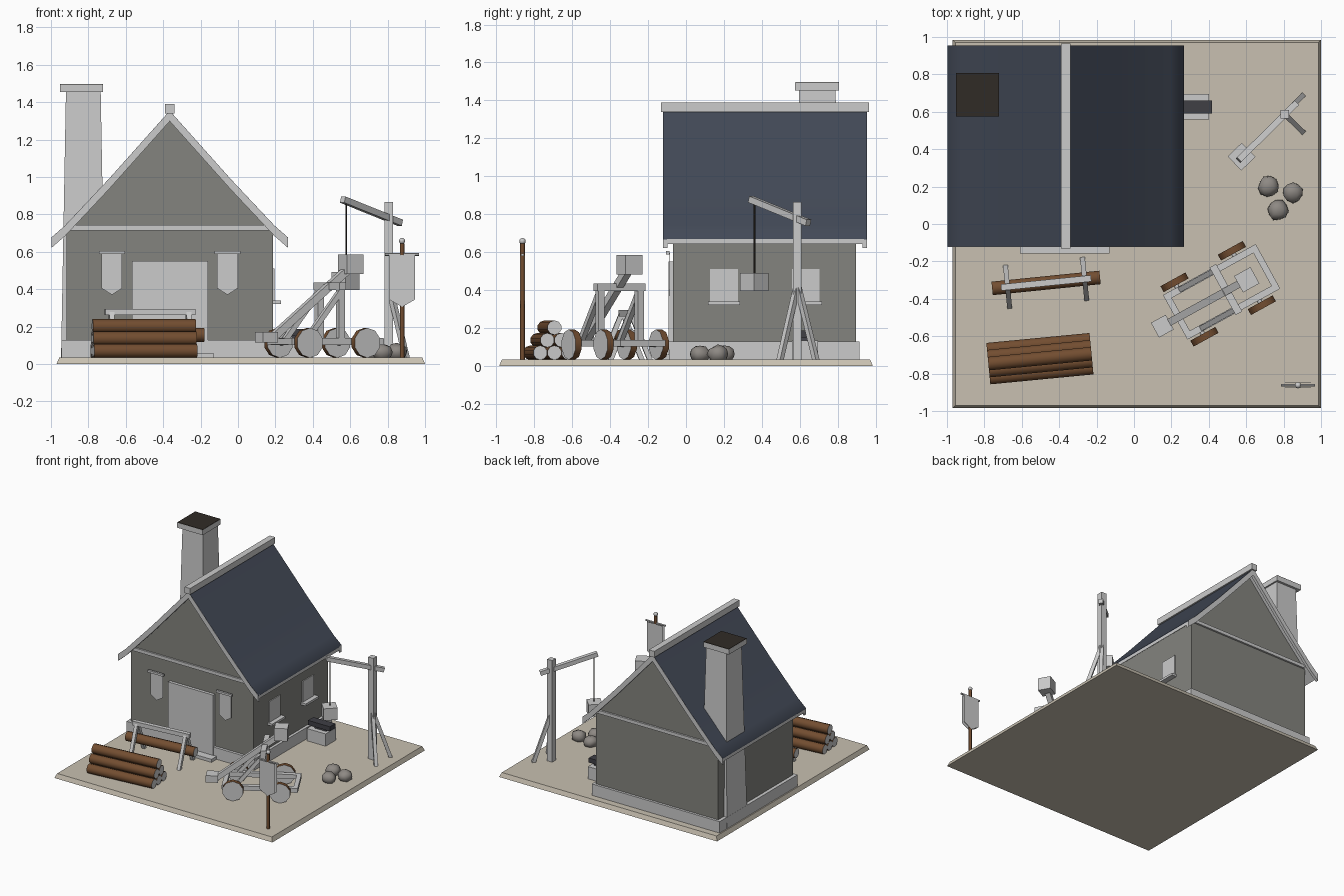
import bpy, bmesh, math, random
from mathutils import Vector, Matrix

if "Cube" in bpy.data.objects:
    bpy.data.objects.remove(bpy.data.objects["Cube"])

random.seed(4)


def mat(name, rgb):
    m = bpy.data.materials.new(name)
    m.diffuse_color = (*rgb, 1)
    m.use_nodes = True
    m.node_tree.nodes["Principled BSDF"].inputs["Base Color"].default_value = m.diffuse_color
    return m


GREY = mat("pale_grey", (0.8, 0.8, 0.8))
WALL = mat("wall_plaster", (0.23, 0.23, 0.21))
SLATE = mat("slate", (0.055, 0.067, 0.095))
BARK = mat("bark", (0.17, 0.075, 0.03))
EARTH = mat("earth", (0.58, 0.53, 0.44))
IRON = mat("iron", (0.05, 0.05, 0.06))
SOOT = mat("soot", (0.03, 0.024, 0.019))
ROCK = mat("rock", (0.27, 0.25, 0.23))


def finish(name, bm, *mats, smooth=False):
    bmesh.ops.recalc_face_normals(bm, faces=bm.faces)
    me = bpy.data.meshes.new(name)
    bm.to_mesh(me)
    bm.free()
    for m in mats:
        me.materials.append(m)
    if smooth:
        me.shade_smooth()
        me.set_sharp_from_angle(angle=math.radians(50))
    ob = bpy.data.objects.new(name, me)
    bpy.context.collection.objects.link(ob)
    return ob


def block(name, c, size, rot=0, m=GREY, top=(1, 1)):
    """Box by centre, size and turn; top scales the upper face."""
    bm = bmesh.new()
    bmesh.ops.create_cube(bm, size=1)
    for v in bm.verts:
        if v.co.z > 0:
            v.co.x *= top[0]
            v.co.y *= top[1]
    bm.transform(Matrix.Translation(c) @ Matrix.Rotation(rot, 4, 'Z') @ Matrix.Diagonal((*size, 1)))
    return finish(name, bm, m)


def span(name, x, y, z, m=GREY, top=(1, 1)):
    """Box from x, y, z ranges."""
    c = Vector((sum(x) / 2, sum(y) / 2, sum(z) / 2))
    return block(name, c, (x[1] - x[0], y[1] - y[0], z[1] - z[0]), 0, m, top)


def frame(p, q):
    """Matrix with its z axis along p-q, plus the length."""
    d = Vector(q) - Vector(p)
    z = d.normalized()
    s = z.cross(Vector((0, 0, 1)))
    s = s.normalized() if s.length > 1e-4 else Vector((1, 0, 0))
    r = Matrix((s, z.cross(s), z)).transposed().to_4x4()
    return Matrix.Translation((Vector(p) + Vector(q)) / 2) @ r, d.length


def beam(name, p, q, w, m=GREY):
    M, L = frame(p, q)
    bm = bmesh.new()
    bmesh.ops.create_cube(bm, size=1)
    bm.transform(M @ Matrix.Diagonal((w, w, L, 1)))
    return finish(name, bm, m)


def rod(name, p, q, r, n=10, side=BARK, cap=GREY):
    M, L = frame(p, q)
    bm = bmesh.new()
    bmesh.ops.create_cone(bm, cap_ends=True, segments=n, radius1=r, radius2=r, depth=L)
    for f in bm.faces:
        f.material_index = int(abs(f.normal.z) > 0.9)
    bm.transform(M)
    return finish(name, bm, side, cap, smooth=True)


def prism(name, prof, y0, y1, m=GREY, smooth=False):
    """Extrude an xz profile along y."""
    bm = bmesh.new()
    f = bm.faces.new([bm.verts.new((x, y0, z)) for x, z in prof])
    g = bmesh.ops.extrude_face_region(bm, geom=[f])
    bmesh.ops.translate(bm, vec=(0, y1 - y0, 0), verts=[v for v in g['geom'] if isinstance(v, bmesh.types.BMVert)])
    return finish(name, bm, m, smooth=smooth)


def pennant(name, cx, y, top, low, tip, w):
    h = w / 2
    prism(name, [(cx - h, top), (cx + h, top), (cx + h, low), (cx, tip), (cx - h, low)], y - 0.001, y + 0.001)


# Ground slab
span("ground_slab", (-0.97, 1.0), (-0.985, 0.985), (0, 0.035), EARTH, (0.985, 0.985))

# House walls and footing
CX = -0.365
span("footing", (-0.945, 0.21), (-0.09, 0.915), (0.03, 0.128))
gable = [(0.325, 0.955), (0.5525, 0.712)]
prism("house_walls", [(-0.9175, 0.03), (0.1875, 0.03)] + [(CX + x, z) for x, z in reversed(gable)]
      + [(CX, 1.32)] + [(CX - x, z) for x, z in gable], -0.068, 0.895, WALL)
for n, y in (("front", (-0.082, -0.06)), ("back", (0.885, 0.91))):
    span(n + "_gable_band", (CX - 0.54, CX + 0.54), y, (0.715, 0.742))

# Gently flared roof: thin pale deck, slate skin and deeper verge boards
half = [(0, 1.35), (0.325, 0.986), (0.56, 0.736), (0.632, 0.673)]


def roof_profile(up, down):
    t = [(CX - x, z + up) for x, z in reversed(half)] + [(CX + x, z + up) for x, z in half[1:]]
    return t + [(x, z - up - down) for x, z in reversed(t)]


prism("roof_deck", roof_profile(-0.004, 0.03), -0.1, 0.938)
prism("roof_slates", roof_profile(0.004, 0.006), -0.121, 0.954, SLATE, True)
for n, y in (("front", -0.121), ("back", 0.932)):
    prism(n + "_verge_board", roof_profile(0.003, 0.052), y - 0.001, y + 0.023)
span("ridge_cap", (CX - 0.025, CX + 0.025), (-0.132, 0.966), (1.34, 1.39))

# Chimney
span("chimney_shaft", (-0.946, -0.708), (0.56, 0.825), (0.03, 1.46), GREY, (0.78, 0.72))
span("chimney_cap", (-0.952, -0.722), (0.575, 0.807), (1.453, 1.495))
span("chimney_mouth", (-0.951, -0.723), (0.576, 0.806), (1.494, 1.498), SOOT)

# Door, step and wall pennants
span("door", (-0.567, -0.16), (-0.093, -0.06), (0.04, 0.552))
span("door_step", (-0.61, -0.13), (-0.157, -0.06), (0.03, 0.06))
for s in (-1, 1):
    x = CX + s * 0.309
    span("wall_pennant_rod", (x - 0.07, x + 0.07), (-0.105, -0.088), (0.588, 0.605))
    pennant("wall_pennant", x, -0.085, 0.595, 0.405, 0.37, 0.11)

# Side windows
for y in (0.2, 0.632):
    span("window", (0.17, 0.195), (y - 0.073, y + 0.073), (0.33, 0.51))
    span("window_sill", (0.17, 0.23), (y - 0.085, y + 0.085), (0.322, 0.34))

# Anvil on its block
span("anvil_block", (0.23, 0.4), (0.56, 0.695), (0.03, 0.135))
span("anvil_foot", (0.27, 0.38), (0.598, 0.652), (0.13, 0.16), IRON, (0.85, 0.9))
span("anvil_body", (0.22, 0.417), (0.59, 0.66), (0.15, 0.187), IRON)

# Crane
post = Vector((0.805, 0.587, 0))
span("crane_post", (0.782, 0.828), (0.564, 0.61), (0.0, 0.865))
beam("crane_arm", (0.56, 0.342, 0.879), (0.867, 0.645, 0.755), 0.034)
for y in (0.495, 0.685):
    beam("crane_strut", (0.9, y, 0.03), post + Vector((0, 0, 0.43)), 0.027)
rod("crane_rope", (0.578, 0.362, 0.48), (0.578, 0.362, 0.87), 0.005, 6, SOOT, SOOT)
block("crane_load", (0.575, 0.36, 0.443), (0.105, 0.105, 0.097), math.radians(44))

# Catapult, laid out in its own turned frame
ANG = math.radians(28.8)
CAT = Matrix.Translation((0.45, -0.373, 0)) @ Matrix.Rotation(ANG, 4, 'Z')


def P(u, v, z):
    return CAT @ Vector((u, v, z))


for s in (-1, 1):
    beam("catapult_rail", P(-0.26, s * 0.118, 0.12), P(0.3, s * 0.118, 0.12), 0.036)
    block("catapult_upright", P(0.047, s * 0.118, 0.26), (0.036, 0.036, 0.3), ANG)
    beam("catapult_brace", P(-0.17, s * 0.118, 0.12), P(0.047, s * 0.118, 0.39), 0.028)
    for u in (-0.175, 0.175):
        rod("catapult_wheel", P(u, s * 0.148, 0.113), P(u, s * 0.184, 0.113), 0.08, 10)
        rod("catapult_axle", P(u, s * 0.11, 0.113), P(u, s * 0.17, 0.113), 0.013, 8, GREY)
for u in (-0.245, 0.287):
    beam("catapult_crossbar", P(u, -0.135, 0.12), P(u, 0.135, 0.12), 0.034)
beam("catapult_top_beam", P(0.047, -0.145, 0.415), P(0.047, 0.145, 0.415), 0.04)
beam("catapult_arm", P(-0.31, -0.008, 0.14), P(0.17, -0.008, 0.52), 0.04)
block("catapult_bucket", P(-0.345, -0.008, 0.143), (0.09, 0.09, 0.055), ANG)
block("catapult_counterweight", P(0.17, -0.008, 0.533), (0.1, 0.1, 0.103), ANG)

# Chunky stones
for x, y in ((0.72, 0.2), (0.85, 0.168), (0.77, 0.075)):
    bm = bmesh.new()
    bmesh.ops.create_icosphere(bm, subdivisions=2, radius=0.057)
    for v in bm.verts:
        v.co *= random.uniform(0.9, 1.07)
        v.co.z *= 0.85
    bm.transform(Matrix.Translation((x, y, 0.062)) @ Matrix.Rotation(random.random() * 6, 4, 'Z'))
    finish("stone", bm, ROCK, smooth=True)

# Banner on a pole, cloth on both sides
rod("banner_pole", (0.877, -0.862, 0.03), (0.877, -0.862, 0.645), 0.012, 8, BARK, BARK)
bm = bmesh.new()
bmesh.ops.create_uvsphere(bm, u_segments=10, v_segments=6, radius=0.017)
bm.transform(Matrix.Translation((0.877, -0.862, 0.658)))
finish("pole_finial", bm, GREY, smooth=True)
rod("banner_rod", (0.787, -0.862, 0.586), (0.967, -0.862, 0.586), 0.008, 6, GREY)
for s in (-1, 1):
    pennant("banner", 0.877, -0.862 + s * 0.0125, 0.583, 0.345, 0.305, 0.14)

# Log pile, stacked 3-2-1
LOG = Matrix.Translation((-0.503, -0.72, 0)) @ Matrix.Rotation(math.radians(5.5), 4, 'Z')
for row in range(3):
    for i in range(3 - row):
        y, z = (i - (2 - row) / 2) * 0.075, 0.07 + row * 0.066
        rod("pile_log", LOG @ Vector((-0.277, y, z)), LOG @ Vector((0.277, y, z)), 0.038, 10)

# Sawhorse with a log beneath its rail
SAW = Matrix.Translation((-0.47, -0.315, 0)) @ Matrix.Rotation(math.radians(5.8), 4, 'Z')
rod("sawhorse_log", SAW @ Vector((-0.29, 0, 0.155)), SAW @ Vector((0.29, 0, 0.155)), 0.038, 10)
beam("sawhorse_rail", SAW @ Vector((-0.242, 0, 0.278)), SAW @ Vector((0.242, 0, 0.278)), 0.034)
for x in (-0.207, 0.207):
    for s in (-1, 1):
        beam("sawhorse_leg", SAW @ Vector((x, s * 0.105, 0.03)), SAW @ Vector((x, 0, 0.285)), 0.026)
